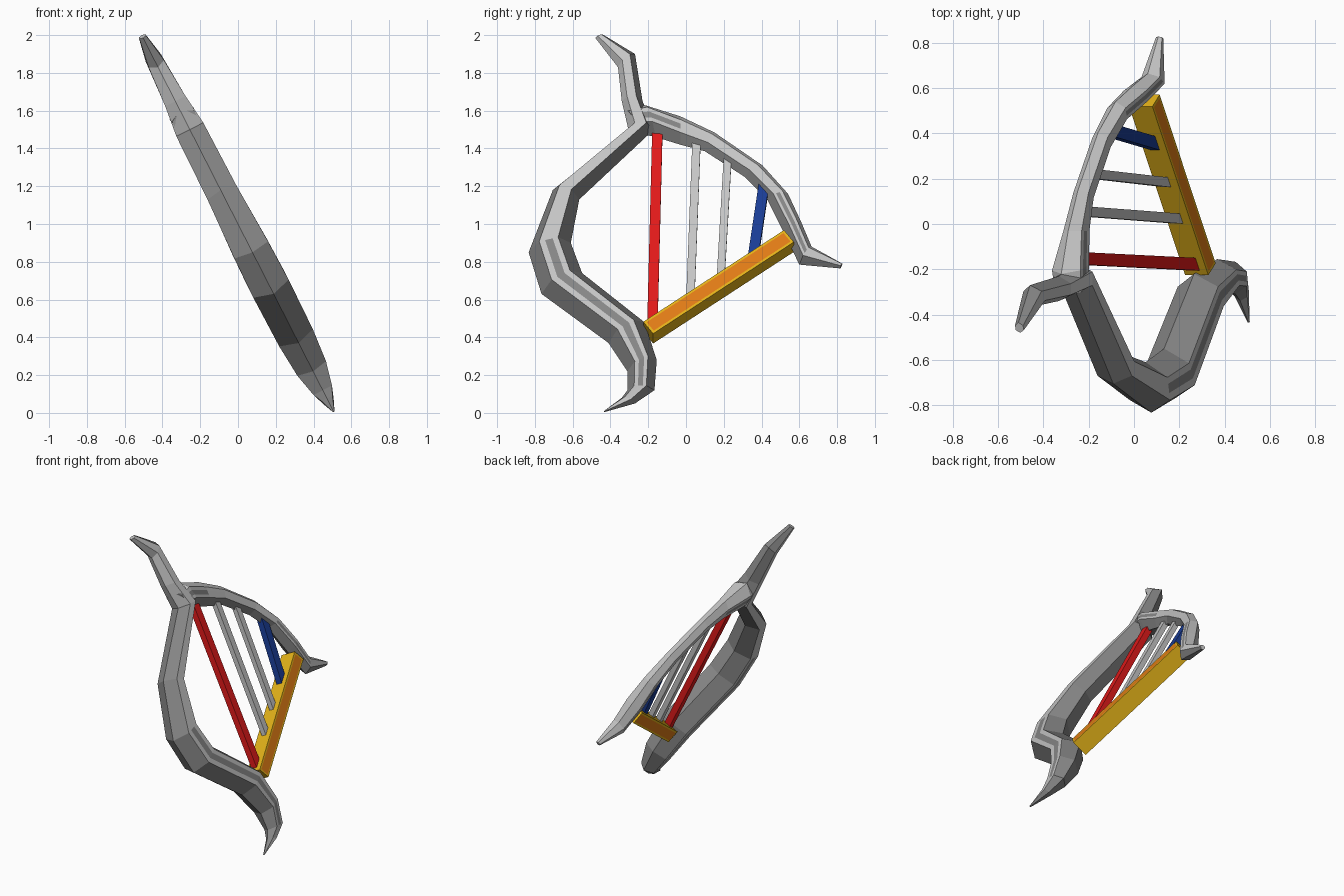
import bpy, bmesh
from mathutils import Vector

if "Cube" in bpy.data.objects:
    bpy.data.objects.remove(bpy.data.objects["Cube"])

N = Vector((0.89, 0, 0.455)).normalized()   # normal of the leaning plane of the harp


def mat(name, rgb):
    m = bpy.data.materials.new(name)
    m.diffuse_color = (*rgb, 1)
    m.use_nodes = True
    m.node_tree.nodes["Principled BSDF"].inputs["Base Color"].default_value = m.diffuse_color
    return m


LIGHT = mat("light silver", (0.56, 0.56, 0.56))
DARK = mat("dark silver", (0.24, 0.24, 0.24))
RED = mat("red", (0.75, 0.01, 0.01))
BLUE = mat("blue", (0.01, 0.045, 0.3))
GOLD = mat("gold", (0.78, 0.45, 0.01))
ORANGE = mat("orange", (0.75, 0.2, 0.008))


def P(y, z, n=0.0):
    """Point given in the side view, placed on the leaning plane and pushed n out of it."""
    return Vector((0.51 - 0.51 * z, y, z)) + N * n


def finish(bm, name, mats):
    bmesh.ops.recalc_face_normals(bm, faces=bm.faces)
    me = bpy.data.meshes.new(name)
    bm.to_mesh(me)
    bm.free()
    for m in mats:
        me.materials.append(m)
    ob = bpy.data.objects.new(name, me)
    bpy.context.collection.objects.link(ob)
    return ob


# ridged section: (fraction from outer to inner edge, side of the plane)
SECTION = [(0, 0), (.25, 1), (.39, 1), (.57, 1), (.7, 1),
           (1, 0), (.7, -1), (.57, -1), (.39, -1), (.25, -1)]


def loft(name, stations, patches, dark_bevels):
    """Each station: outer y, z, inner y, z, thickness."""
    bm = bmesh.new()
    rings = []
    for oy, oz, iy, iz, t in stations:
        rings.append([bm.verts.new(P(oy + (iy - oy) * f, oz + (iz - oz) * f, s * t / 2))
                      for f, s in SECTION])
    k = len(SECTION)
    for i, (a, b) in enumerate(zip(rings, rings[1:])):
        for j in range(k):
            f = bm.faces.new((a[j], a[(j + 1) % k], b[(j + 1) % k], b[j]))
            if j in dark_bevels(i) or (j in (2, 7) and i in patches):
                f.material_index = 1
    bm.faces.new(rings[0])
    bm.faces.new(rings[-1])
    return finish(bm, name, [LIGHT, DARK])


# upper horn, bowed pillar and lower horn in one sweep
loft("bowed_pillar", [
    (-.48, 1.985, -.435, 2.0, .04),
    (-.36, 1.83, -.27, 1.90, .09),
    (-.34, 1.65, -.23, 1.65, .12),
    (-.305, 1.50, -.17, 1.50, .16),
    (-.705, 1.18, -.565, 1.13, .17),
    (-.833, .85, -.61, .90, .20),
    (-.765, .63, -.55, .74, .21),
    (-.41, .37, -.22, .48, .20),
    (-.31, .22, -.155, .28, .17),
    (-.31, .12, -.167, .12, .11),
    (-.34, .08, -.27, .05, .06),
    (-.436, .008, -.43, .006, .01)],
    {5, 6, 7, 8}, lambda i: (0, 9, 4, 5) if i > 2 else (4, 5))

# arched neck with pointed end
loft("arched_neck", [
    (-.32, 1.60, -.25, 1.48, .13),
    (-.22, 1.63, -.16, 1.46, .14),
    (-.03, 1.57, -.03, 1.42, .09),
    (.15, 1.485, .10, 1.385, .075),
    (.405, 1.31, .31, 1.25, .075),
    (.54, 1.16, .43, 1.13, .09),
    (.61, 1.01, .52, .95, .11),
    (.665, .88, .60, .785, .09),
    (.828, .79, .815, .765, .03)],
    {0, 1, 5, 6}, lambda i: (4, 5))


def bar(name, p, q, width, depth, mats, panel=False):
    """Straight bar between two side-view points; panel insets coloured side faces."""
    a, b = P(*p), P(*q)
    side = N.cross((b - a).normalized())
    bm = bmesh.new()
    rings = [[bm.verts.new(c + side * u * width / 2 + N * v * depth / 2)
              for u, v in ((-1, -1), (1, -1), (1, 1), (-1, 1))] for c in (a, b)]
    for j in range(4):
        k = (j + 1) % 4
        bm.faces.new((rings[0][j], rings[0][k], rings[1][k], rings[1][j]))
    bm.faces.new(rings[0])
    bm.faces.new(rings[1])
    bm.normal_update()
    if panel:
        flat = [f for f in bm.faces if abs(f.normal.dot(N)) > .9]
        bmesh.ops.inset_individual(bm, faces=flat, thickness=.018)
        for f in flat:
            f.material_index = 1
    return finish(bm, name, mats)


# soundboard with orange panels
bar("soundboard", (-.20, .425), (.545, .91), .088, .115, [GOLD, ORANGE], True)

# strings
for name, p, q, w, m in [
        ("red_string", (-.152, 1.47), (-.178, .46), .055, RED),
        ("long_silver_string", (.055, 1.42), (.023, .60), .044, LIGHT),
        ("short_silver_string", (.22, 1.34), (.183, .70), .042, LIGHT),
        ("blue_string", (.412, 1.2), (.352, .80), .055, BLUE)]:
    bar(name, p, q, w, w * .8, [m])
